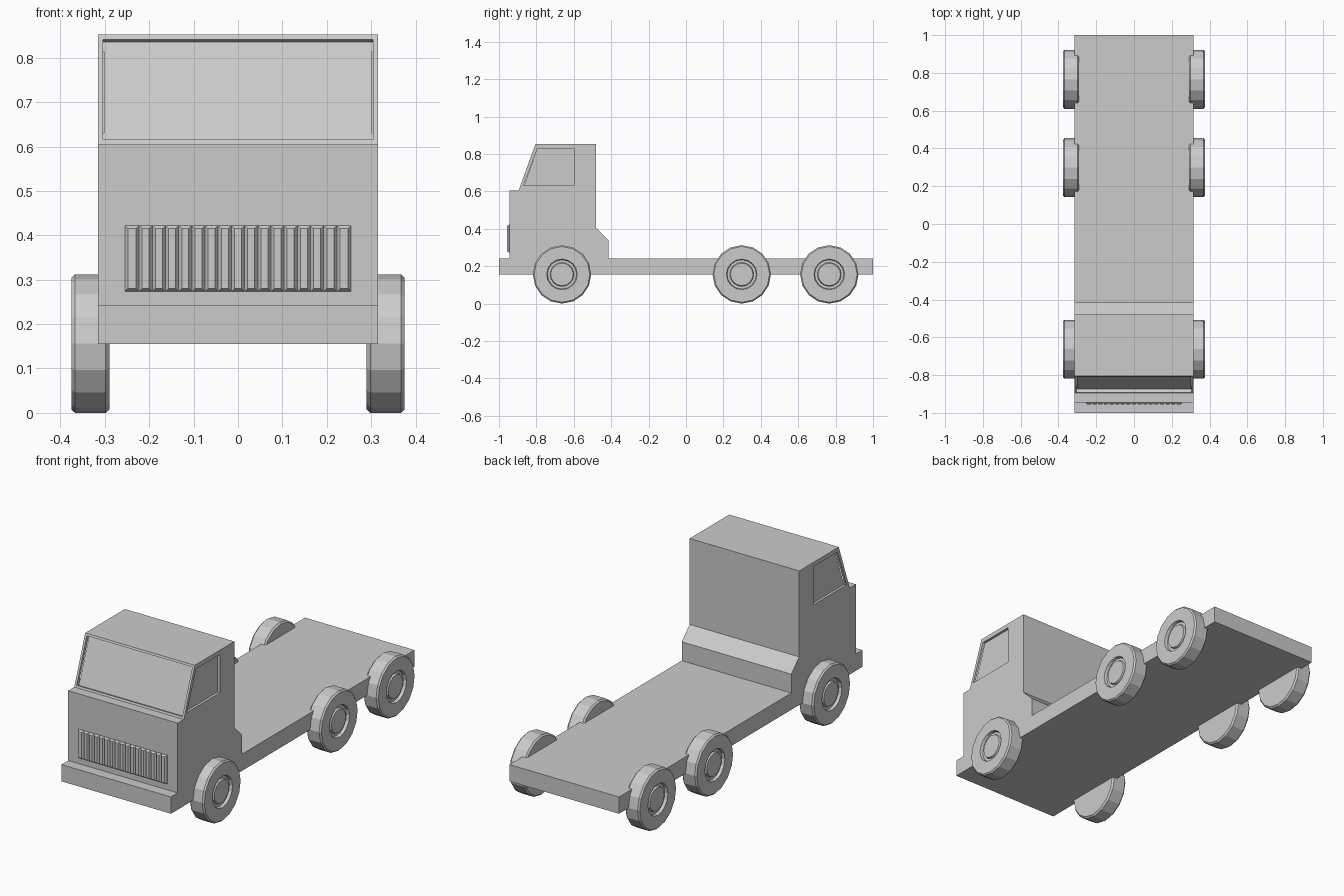
import bpy, bmesh, math
from mathutils import Matrix, Vector

if "Cube" in bpy.data.objects:
    bpy.data.objects.remove(bpy.data.objects["Cube"])


def finish(name, bm):
    bmesh.ops.recalc_face_normals(bm, faces=bm.faces[:])
    me = bpy.data.meshes.new(name)
    bm.to_mesh(me)
    bm.free()
    ob = bpy.data.objects.new(name, me)
    bpy.context.collection.objects.link(ob)
    return ob


def prism(profile, x0, x1):
    """Side profile of (y, z) points extruded along x."""
    bm = bmesh.new()
    face = bm.faces.new([bm.verts.new((x0, y, z)) for y, z in profile])
    ext = bmesh.ops.extrude_face_region(bm, geom=[face])
    verts = [v for v in ext["geom"] if isinstance(v, bmesh.types.BMVert)]
    bmesh.ops.translate(bm, verts=verts, vec=(x1 - x0, 0, 0))
    bmesh.ops.recalc_face_normals(bm, faces=bm.faces[:])
    return bm


W = 0.315

# Flat chassis
finish("chassis", prism([(-1, 0.155), (1, 0.155), (1, 0.242), (-1, 0.242)], -W, W))

# Cab with recessed windscreen
bm = prism([(-0.945, 0.24), (-0.945, 0.605), (-0.895, 0.605), (-0.805, 0.852),
            (-0.48, 0.852), (-0.48, 0.405), (-0.415, 0.34), (-0.415, 0.24)], -W, W)
slope = Vector((0, -0.94, 0.34))
screen = max(bm.faces, key=lambda f: f.normal.dot(slope))
bmesh.ops.inset_region(bm, faces=[screen], thickness=0.016)
bmesh.ops.inset_region(bm, faces=[screen], thickness=0, depth=-0.018)
cab = finish("cab", bm)

# Side window recesses
window = [(-0.869, 0.631), (-0.794, 0.829), (-0.599, 0.829), (-0.599, 0.631)]
for side, s in (("left", -1), ("right", 1)):
    cutter = finish(f"window_cutter_{side}", prism(window, s * 0.302, s * 0.36))
    cutter.hide_render = True
    cutter.hide_viewport = True
    cutter.display_type = 'WIRE'
    mod = cab.modifiers.new(f"window_{side}", 'BOOLEAN')
    mod.operation = 'DIFFERENCE'
    mod.solver = 'EXACT'
    mod.object = cutter

# Grille made of chamfered vertical slats
bm = bmesh.new()
edges = [-0.255] + [-0.2228 + 0.0297 * i for i in range(16)] + [0.255]
c = 0.007
for a, b in zip(edges, edges[1:]):
    loops = []
    for y, d in ((-0.94, 0), (-0.947, 0), (-0.956, c)):
        loops.append([bm.verts.new((x, y, z)) for x, z in (
            (a + d, 0.273 + d), (b - d, 0.273 + d), (b - d, 0.422 - d), (a + d, 0.422 - d))])
    bm.faces.new(loops[0])
    bm.faces.new(loops[-1])
    for l0, l1 in zip(loops, loops[1:]):
        for i in range(4):
            j = (i + 1) % 4
            bm.faces.new((l0[i], l0[j], l1[j], l1[i]))
finish("grille", bm)

# Wheels: lathed tyre section (radius, x) with recessed hub
SECTION = [(0.148, 0.29), (0.156, 0.298), (0.156, 0.367), (0.149, 0.375), (0.082, 0.375),
           (0.078, 0.36), (0.064, 0.36), (0.06, 0.37)]
SIDES = 16


def wheel(name, y, s):
    bm = bmesh.new()
    rings = []
    for r, x in SECTION:
        rings.append([bm.verts.new((s * x, y + r * math.cos(a), 0.156 + r * math.sin(a)))
                      for a in (2 * math.pi * k / SIDES for k in range(SIDES))])
    bm.faces.new(rings[0])
    bm.faces.new(rings[-1])
    for r0, r1 in zip(rings, rings[1:]):
        for i in range(SIDES):
            j = (i + 1) % SIDES
            bm.faces.new((r0[i], r0[j], r1[j], r1[i]))
    finish(name, bm)


for axle, y in (("front", -0.663), ("middle", 0.298), ("rear", 0.766)):
    for side, s in (("left", -1), ("right", 1)):
        wheel(f"{axle}_wheel_{side}", y, s)
